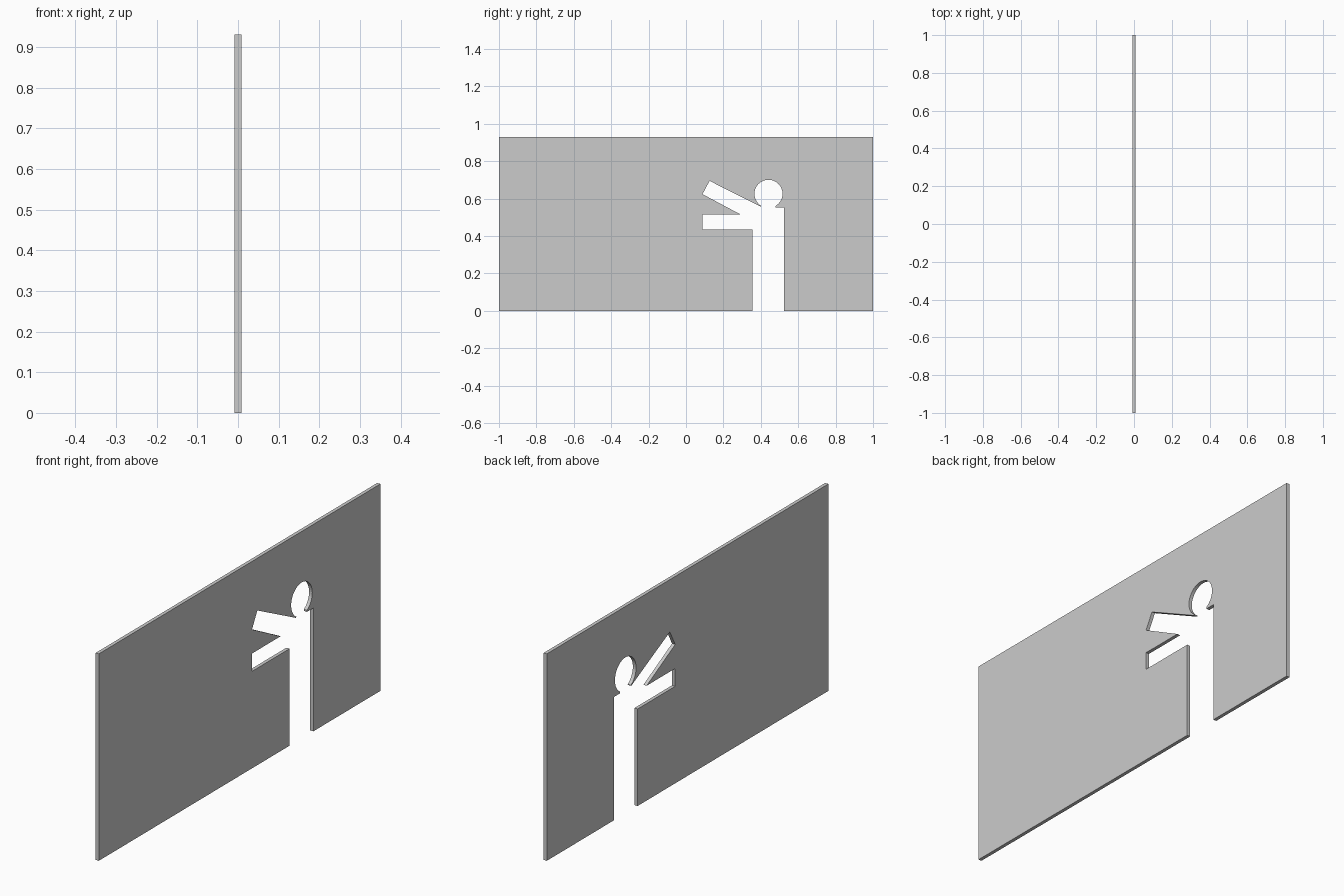
import bpy, bmesh, math

if "Cube" in bpy.data.objects:
    bpy.data.objects.remove(bpy.data.objects["Cube"])

HALF = 0.008           # half thickness of the panel
HEAD_Y, HEAD_Z, HEAD_R = 0.441, 0.626, 0.075

# head opening: arc running from the right neck corner over the top to the left
half_gap = math.asin(0.038 / HEAD_R)
steps = 40
head = []
for i in range(steps + 1):
    a = -math.pi / 2 + half_gap + (2 * math.pi - 2 * half_gap) * i / steps
    head.append((HEAD_Y + HEAD_R * math.cos(a), HEAD_Z + HEAD_R * math.sin(a)))

# panel outline (y, z) including the figure opening that is open at the floor
outline = [(-1, 0), (-1, 0.93), (1, 0.93), (1, 0),
           (0.524, 0), (0.524, 0.554), (0.479, 0.554)]          # right body side
outline += head
outline += [(0.4, 0.557), (0.126, 0.695), (0.088, 0.624),       # raised arm
            (0.291, 0.516), (0.088, 0.516), (0.088, 0.436),     # level arm
            (0.355, 0.436), (0.355, 0)]                         # left body side

bm = bmesh.new()
face = bm.faces.new([bm.verts.new((-HALF, y, z)) for y, z in outline])
ext = bmesh.ops.extrude_face_region(bm, geom=[face], use_keep_orig=True)
bmesh.ops.translate(bm, vec=(2 * HALF, 0, 0),
                    verts=[g for g in ext["geom"] if isinstance(g, bmesh.types.BMVert)])
bmesh.ops.recalc_face_normals(bm, faces=bm.faces)

mesh = bpy.data.meshes.new("wall_panel")
bm.to_mesh(mesh)
bm.free()
panel = bpy.data.objects.new("wall_panel", mesh)
bpy.context.collection.objects.link(panel)
